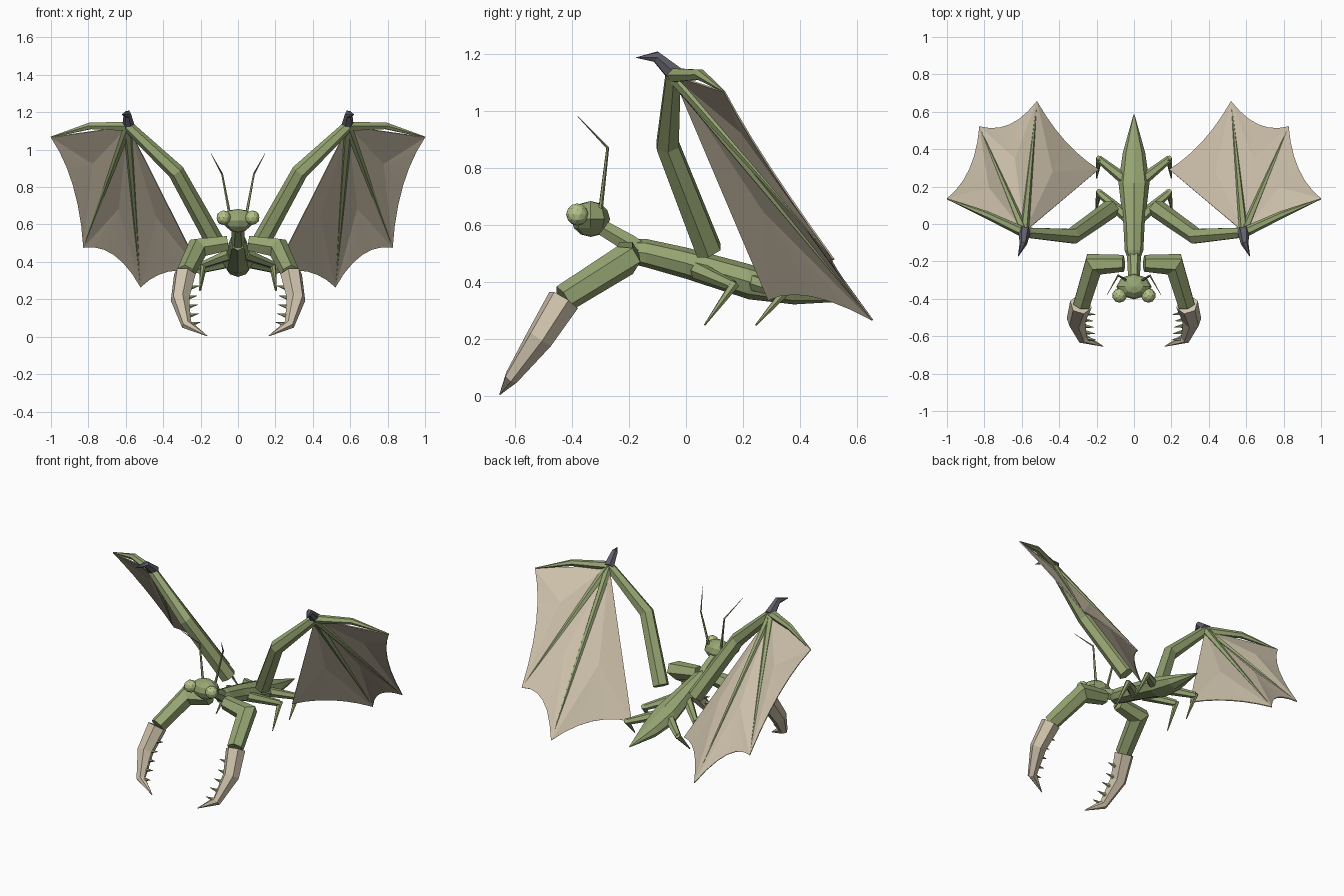
import bpy, bmesh, math
from mathutils import Vector

if "Cube" in bpy.data.objects:
    bpy.data.objects.remove(bpy.data.objects["Cube"], do_unlink=True)


def material(name, rgb):
    m = bpy.data.materials.new(name)
    m.use_nodes = True
    m.diffuse_color = (*rgb, 1)
    m.node_tree.nodes["Principled BSDF"].inputs["Base Color"].default_value = (*rgb, 1)
    return m


GREEN = material("leaf_green", (0.31, 0.38, 0.17))
CREAM = material("cream", (0.62, 0.54, 0.41))
EYE = material("pale_green", (0.46, 0.55, 0.25))
HORN = material("slate_horn", (0.12, 0.115, 0.15))


def finish(name, bm, mat):
    bmesh.ops.recalc_face_normals(bm, faces=bm.faces)
    me = bpy.data.meshes.new(name)
    bm.to_mesh(me)
    bm.free()
    me.materials.append(mat)
    ob = bpy.data.objects.new(name, me)
    bpy.context.collection.objects.link(ob)
    return ob


def tube(name, pts, radii, mat, sides=6):
    """Faceted limb through points, with mitred joints."""
    pts = [Vector(p) for p in pts]
    bm = bmesh.new()
    d = (pts[1] - pts[0]).normalized()
    u = d.orthogonal().normalized()
    # keep one frame axis level so the facets line up
    side = d.cross(Vector((0, 0, 1)))
    if side.length > 0.1:
        u = side.normalized()
    rings = []
    for i, (p, r) in enumerate(zip(pts, radii)):
        nxt = (pts[i + 1] - p).normalized() if i + 1 < len(pts) else d
        n = (d + nxt).normalized()
        v = d.cross(u)
        ring = []
        for k in range(sides):
            a = math.tau * k / sides
            off = (u * math.cos(a) + v * math.sin(a)) * r
            ring.append(bm.verts.new(p + off - d * (off.dot(n) / d.dot(n))))
        rings.append(ring)
        u = d.rotation_difference(nxt) @ u
        d = nxt
    for a, b in zip(rings, rings[1:]):
        for k in range(sides):
            j = (k + 1) % sides
            bm.faces.new((a[k], a[j], b[j], b[k]))
    bm.faces.new(rings[0])
    bm.faces.new(rings[-1])
    return finish(name, bm, mat)


def loft(name, sections, mat, sides=8):
    """Body along y from sections (y, z, half width, half height)."""
    bm = bmesh.new()
    rings = []
    for y, z, w, h in sections:
        rings.append([bm.verts.new((w * math.cos(math.tau * k / sides), y,
                                    z + h * math.sin(math.tau * k / sides)))
                      for k in range(sides)])
    for a, b in zip(rings, rings[1:]):
        for k in range(sides):
            j = (k + 1) % sides
            bm.faces.new((a[k], a[j], b[j], b[k]))
    bm.faces.new(rings[0])
    bm.faces.new(rings[-1])
    return finish(name, bm, mat)


def membrane(name, wrist, tips, sags, mat):
    """Wing skin: one creased panel between each pair of finger tips."""
    bm = bmesh.new()
    w = bm.verts.new(wrist)
    corners = [bm.verts.new(t) for t in tips]
    for a, b, sag in zip(corners, corners[1:], sags):
        centre = (a.co + b.co) / 2
        inward = (w.co - centre).normalized()
        normal = (a.co - w.co).cross(b.co - w.co).normalized()
        if normal.z < 0:
            normal.negate()
        arc = [a]
        for k in range(1, 6):
            t = k / 6
            arc.append(bm.verts.new(a.co.lerp(b.co, t) + inward * sag * 4 * t * (1 - t)))
        arc.append(b)
        mid = bm.verts.new(w.co.lerp(centre, 0.6) + normal * 0.02)
        bm.faces.new((w, a, mid))
        bm.faces.new((w, mid, b))
        for p, q in zip(arc, arc[1:]):
            bm.faces.new((mid, p, q))
    ob = finish(name, bm, mat)
    mod = ob.modifiers.new("thickness", "SOLIDIFY")
    mod.thickness = 0.006
    mod.offset = 0
    return ob


def ball(name, centre, scale, mat, sub=None):
    bm = bmesh.new()
    if sub:
        bmesh.ops.create_icosphere(bm, subdivisions=sub, radius=1)
    else:
        bmesh.ops.create_uvsphere(bm, u_segments=8, v_segments=6, radius=1)
    for v in bm.verts:
        if not sub and v.co.z < -0.1:
            v.co.x *= 0.8        # narrow jaw
        v.co = Vector(centre) + Vector(c * s for c, s in zip(v.co, scale))
    return finish(name, bm, mat)


# Body, neck and head
loft("body", [(-0.18, 0.505, 0.035, 0.045), (-0.14, 0.5, 0.05, 0.05),
              (0, 0.465, 0.057, 0.055), (0.22, 0.4, 0.083, 0.062),
              (0.38, 0.365, 0.06, 0.045), (0.585, 0.335, 0.003, 0.003)], GREEN)
tube("neck", [(0, -0.14, 0.49), (0, -0.2, 0.535), (0, -0.32, 0.605)],
     [0.04, 0.036, 0.03], GREEN)
ball("head", (0, -0.335, 0.62), (0.095, 0.068, 0.063), GREEN)

for label, s in (("left", 1), ("right", -1)):
    def P(x, y, z):
        return Vector((s * x, y, z))

    def part(name, pts, radii, mat=GREEN, sides=6):
        return tube(f"{label}_{name}", [P(*p) for p in pts], radii, mat, sides)

    # Eyes and feelers
    ball(f"{label}_eye", P(0.077, -0.382, 0.636), (0.039,) * 3, EYE, 2)
    part("antenna", [(0.045, -0.3, 0.655), (0.085, -0.275, 0.87), (0.145, -0.38, 0.98)],
         [0.008, 0.005, 0.001], GREEN, 5)

    # Grasping arm with toothed claw
    part("front_arm", [(0.055, -0.21, 0.5), (0.215, -0.215, 0.475), (0.28, -0.43, 0.34)],
         [0.045, 0.056, 0.05])
    claw = [(0.284, -0.43, 0.335), (0.31, -0.515, 0.2), (0.275, -0.612, 0.065), (0.165, -0.654, 0.004)]
    thick = [0.06, 0.05, 0.027, 0.002]
    part("claw", claw, thick, CREAM)
    for i, t in enumerate((0.55, 0.95, 1.3, 1.65, 2.0)):
        k = min(int(t), 2)
        f = t - k
        base = Vector(claw[k]).lerp(Vector(claw[k + 1]), f)
        r = thick[k] + (thick[k + 1] - thick[k]) * f
        base.x -= r * 0.7
        part(f"claw_tooth_{i + 1}", [base, base + Vector((-0.055, -0.008, 0.012))],
             [0.014, 0.001], GREEN, 5)

    # Small walking legs
    for name, hip, knee, foot in (
            ("middle_leg", (0.04, 0.04, 0.44), (0.185, 0.165, 0.385), (0.205, 0.065, 0.247)),
            ("hind_leg", (0.04, 0.23, 0.4), (0.185, 0.345, 0.36), (0.2, 0.245, 0.247))):
        part(name + "_upper", [hip, knee], [0.032, 0.02])
        part(name + "_lower", [(knee[0], knee[1] + 0.008, knee[2] + 0.01), foot], [0.018, 0.003])

    # Wing arm, fingers, thumb horn and skin
    wrist = (0.588, -0.045, 1.125)
    part("wing_arm", [(0.125, 0.08, 0.51), (0.33, -0.065, 0.88), wrist],
         [0.05, 0.044, 0.03])
    tips = [(1.0, 0.135, 1.067), (0.827, 0.52, 0.477), (0.52, 0.655, 0.265), (0.19, 0.29, 0.335)]
    part("wing_leading_finger", [wrist, (0.79, 0.05, 1.127), tips[0]], [0.028, 0.02, 0.003])
    for name, tip in zip(("outer", "inner"), tips[1:3]):
        part(f"wing_{name}_finger", [wrist, tip], [0.026, 0.002])
    part("wing_horn", [(0.585, -0.035, 1.125), (0.592, -0.105, 1.19), (0.62, -0.175, 1.187)],
         [0.034, 0.02, 0.001], HORN)
    membrane(f"{label}_wing_skin", P(*wrist), [P(*t) for t in tips], (0.06, 0.09, 0.06), CREAM)
